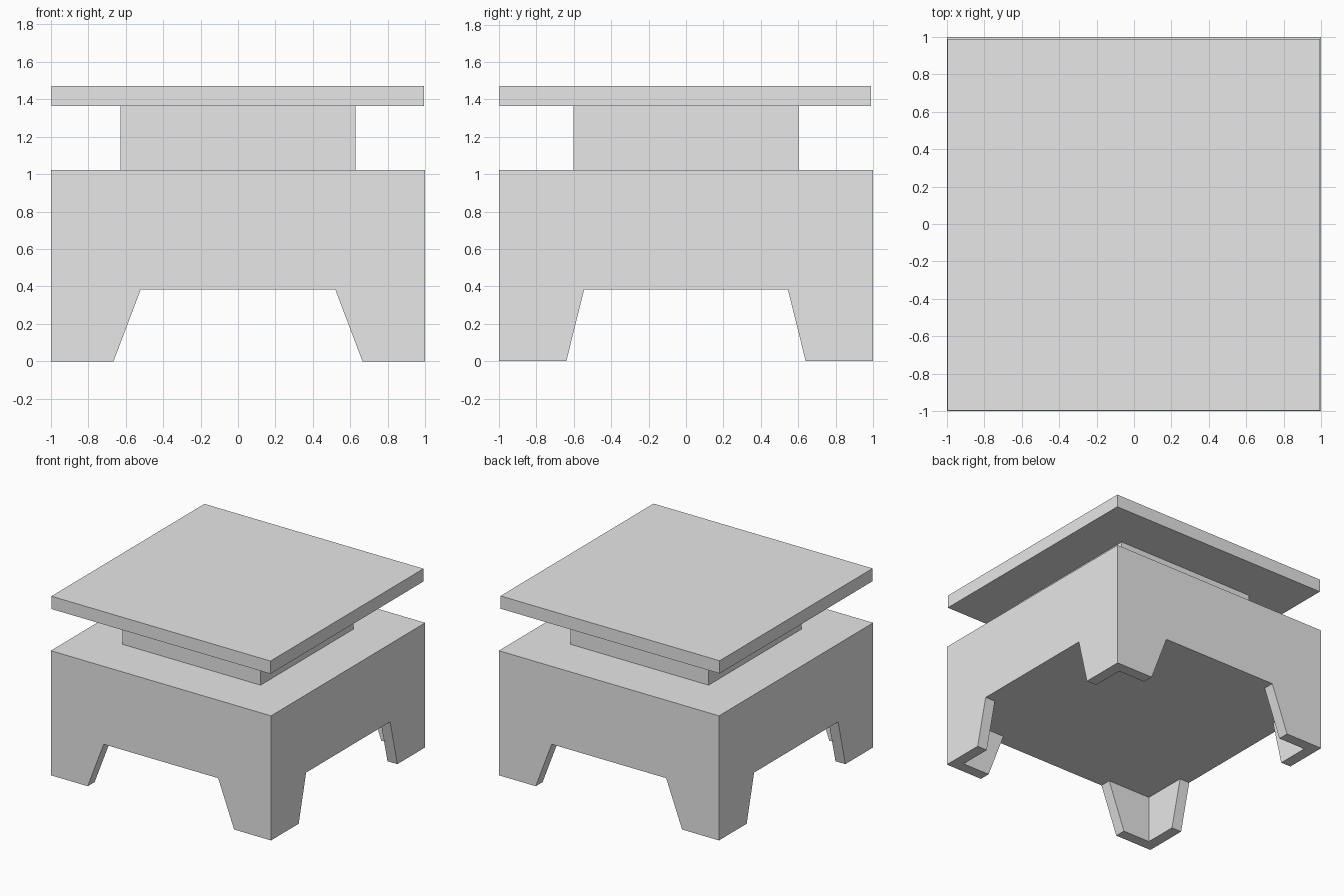
import bpy
import bmesh

cube = bpy.data.objects.get("Cube")
if cube:
    bpy.data.objects.remove(cube, do_unlink=True)

grey = bpy.data.materials.new("light grey")
grey.use_nodes = True
colour = (0.8, 0.8, 0.8, 1)
grey.diffuse_color = colour
grey.node_tree.nodes["Principled BSDF"].inputs["Base Color"].default_value = colour


def add_object(name, bm):
    bmesh.ops.recalc_face_normals(bm, faces=bm.faces)
    mesh = bpy.data.meshes.new(name)
    bm.to_mesh(mesh)
    bm.free()
    mesh.materials.append(grey)
    obj = bpy.data.objects.new(name, mesh)
    bpy.context.collection.objects.link(obj)
    return obj


def box(name, x0, x1, y0, y1, z0, z1):
    bm = bmesh.new()
    bmesh.ops.create_cube(bm, size=1)
    for v in bm.verts:
        v.co = (x1 if v.co.x > 0 else x0,
                y1 if v.co.y > 0 else y0,
                z1 if v.co.z > 0 else z0)
    return add_object(name, bm)


def corner_leg(name, sx, sy):
    """L-shaped leg whose two wings taper towards the floor."""
    def outline(x_end, y_end, z):
        inner = 1 - WALL
        points = [(1, 1), (x_end, 1), (x_end, inner),
                  (inner, inner), (inner, y_end), (1, y_end)]
        return [bm.verts.new((sx * x, sy * y, z)) for x, y in points]

    bm = bmesh.new()
    low = outline(0.665, 0.64, 0)
    high = outline(0.52, 0.545, BODY_BOTTOM)
    bm.faces.new(low)
    bm.faces.new(high)
    for i in range(len(low)):
        j = (i + 1) % len(low)
        bm.faces.new((low[i], low[j], high[j], high[i]))
    return add_object(name, bm)


WALL = 0.09
BODY_BOTTOM = 0.383
BODY_TOP = 1.023
LID_BOTTOM = 1.365

# Body, neck and lid
box("body", -1, 1, -1, 1, BODY_BOTTOM, BODY_TOP)
box("neck", -0.627, 0.627, -0.602, 0.602, BODY_TOP, LID_BOTTOM)
box("lid", -0.997, 0.993, -0.997, 0.988, LID_BOTTOM, 1.47)

# Four corner legs
for side, sx in (("left", 1), ("right", -1)):
    for end, sy in (("front", -1), ("back", 1)):
        corner_leg(f"{end}_{side}_leg", sx, sy)
